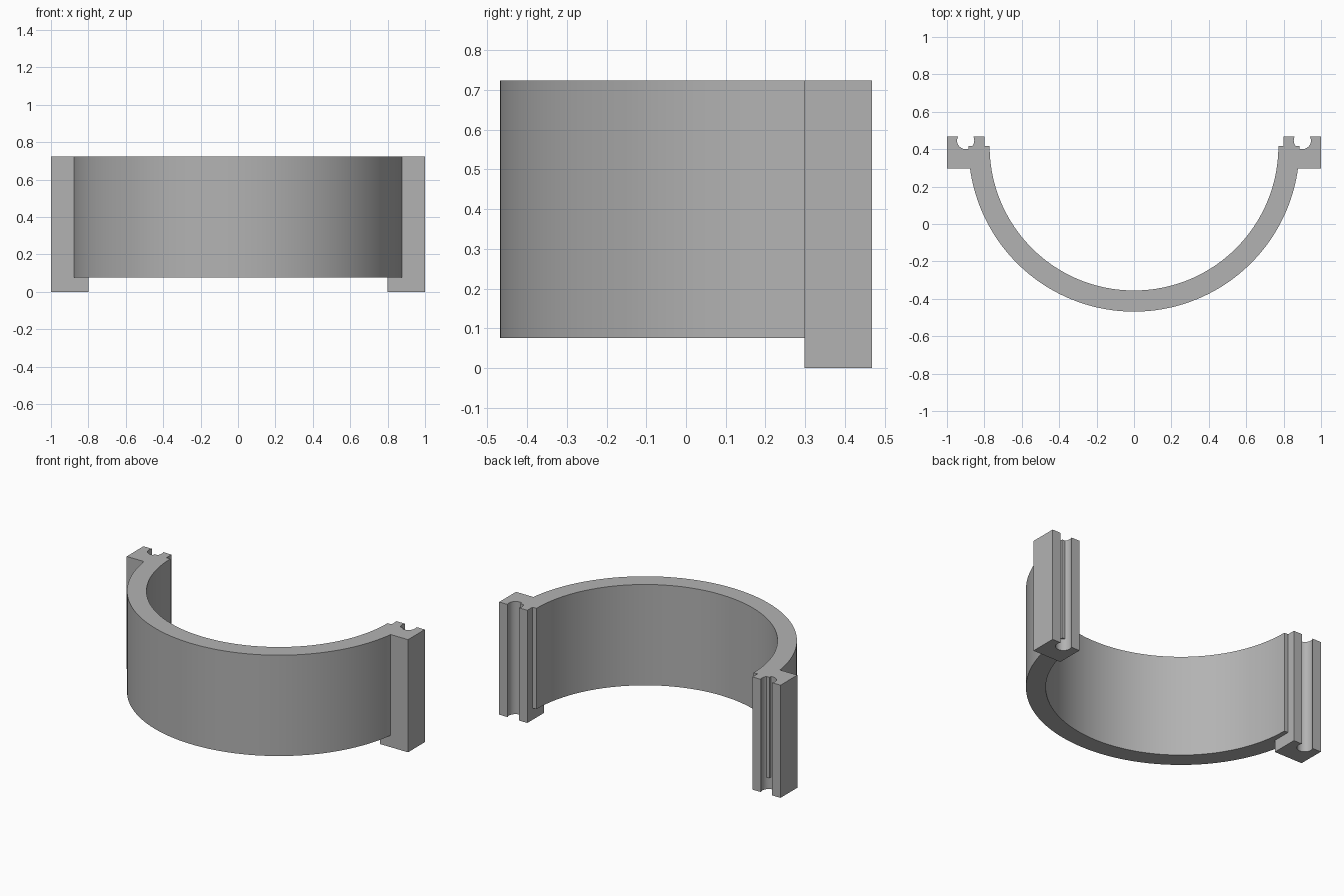
import bpy, bmesh
from math import pi, cos, sin, acos, radians

if "Cube" in bpy.data.objects:
    bpy.data.objects.remove(bpy.data.objects["Cube"], do_unlink=True)

TOP, BAND_BOTTOM = 0.724, 0.076
BACK, BLOCK_FRONT = 0.4685, 0.298
CENTRE_Y, OUTER, INNER = 0.4165, 0.885, 0.772

grey = bpy.data.materials.new("plain grey")
grey.use_nodes = True
colour = (0.45, 0.45, 0.45, 1)
grey.diffuse_color = colour
grey.node_tree.nodes["Principled BSDF"].inputs["Base Color"].default_value = colour


def arc(cx, cy, r, start, end, steps):
    angles = [start + (end - start) * i / steps for i in range(steps + 1)]
    return [(cx + r * cos(a), cy + r * sin(a)) for a in angles]


def extrude_outline(name, outline, z0, z1):
    """Turn a closed plan outline into an upright solid."""
    bm = bmesh.new()
    face = bm.faces.new([bm.verts.new((x, y, z0)) for x, y in outline])
    result = bmesh.ops.extrude_face_region(bm, geom=[face])
    verts = [v for v in result["geom"] if isinstance(v, bmesh.types.BMVert)]
    bmesh.ops.translate(bm, verts=verts, vec=(0, 0, z1 - z0))
    bmesh.ops.recalc_face_normals(bm, faces=bm.faces)
    mesh = bpy.data.meshes.new(name)
    bm.to_mesh(mesh)
    bm.free()
    mesh.materials.append(grey)
    obj = bpy.data.objects.new(name, mesh)
    bpy.context.collection.objects.link(obj)
    return obj


# Half-ring band
band = extrude_outline(
    "half_ring_clamp",
    arc(0, CENTRE_Y, OUTER, pi, 2 * pi, 96) + arc(0, CENTRE_Y, INNER, 2 * pi, pi, 96),
    BAND_BOTTOM, TOP)

# End blocks, each with a round channel open to the back
SLOT_X, SLOT_Y, SLOT_R = 0.9, 0.446, 0.046
mouth = acos((BACK - SLOT_Y) / SLOT_R)
channel = arc(SLOT_X, SLOT_Y, SLOT_R, pi / 2 - mouth, mouth - 3 * pi / 2, 28)
block = [(0.8, BACK), (0.8, BLOCK_FRONT), (1, BLOCK_FRONT), (1, BACK)] + channel

bpy.context.view_layer.objects.active = band
for side, label in ((1, "left"), (-1, "right")):
    end = extrude_outline(label + "_end_block", [(side * x, y) for x, y in block], 0, TOP)
    union = band.modifiers.new("join_" + label, "BOOLEAN")
    union.operation, union.solver, union.object = "UNION", "EXACT", end
    bpy.ops.object.modifier_apply(modifier=union.name)
    bpy.data.objects.remove(end, do_unlink=True)

# Smooth curves, crisp corners
bpy.ops.object.select_all(action="DESELECT")
band.select_set(True)
bpy.ops.object.shade_smooth_by_angle(angle=radians(30))
